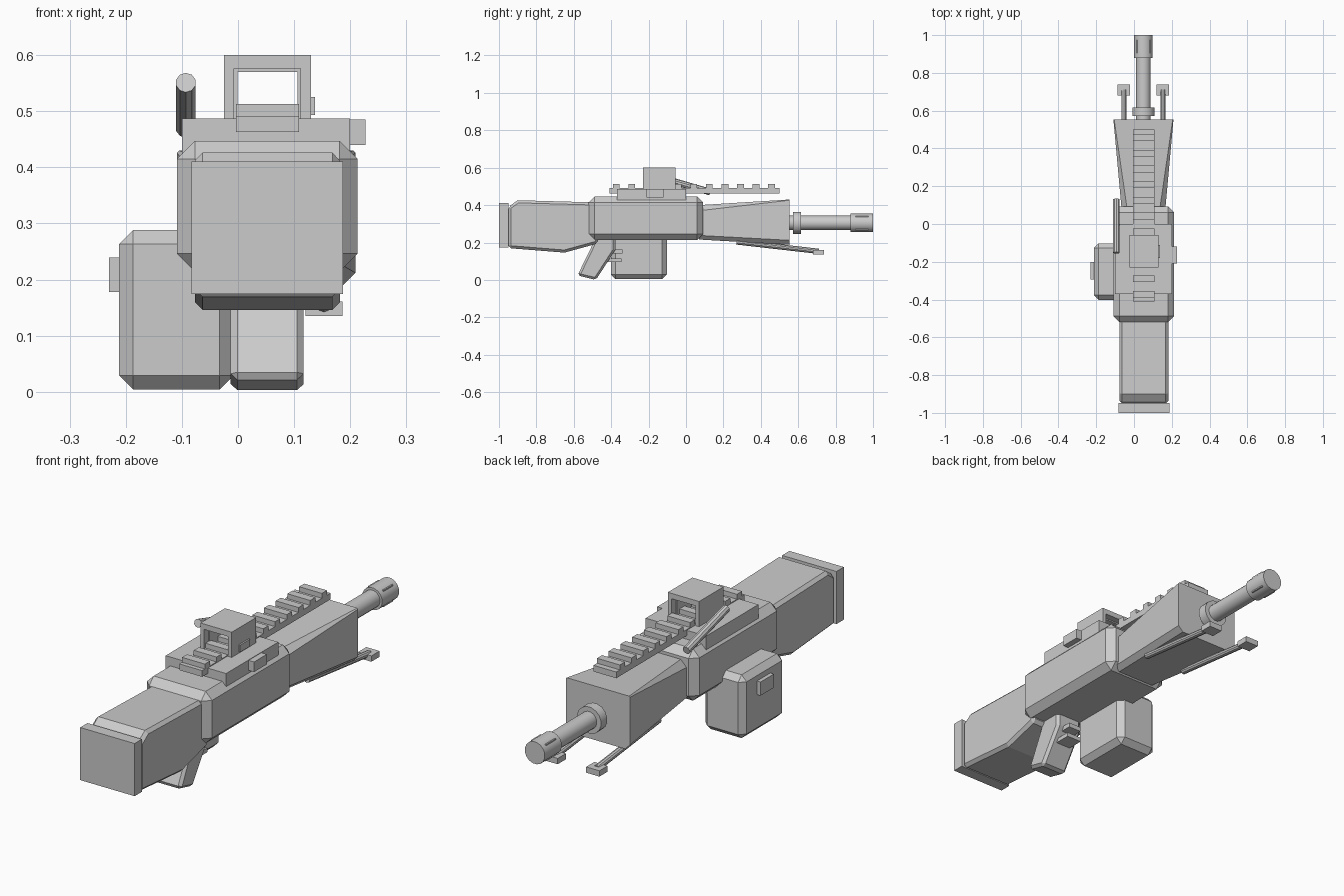
import bpy, bmesh, math
from mathutils import Vector

if "Cube" in bpy.data.objects:
    bpy.data.objects.remove(bpy.data.objects["Cube"])

CX = 0.05  # centre line of the body

mat = bpy.data.materials.new("plain grey")
mat.diffuse_color = (0.6, 0.6, 0.6, 1)
mat.use_nodes = True
mat.node_tree.nodes["Principled BSDF"].inputs["Base Color"].default_value = mat.diffuse_color


def finish(name, bm, bevel=0):
    bmesh.ops.recalc_face_normals(bm, faces=bm.faces)
    me = bpy.data.meshes.new(name)
    bm.to_mesh(me)
    bm.free()
    me.materials.append(mat)
    ob = bpy.data.objects.new(name, me)
    bpy.context.collection.objects.link(ob)
    if bevel:
        m = ob.modifiers.new("chamfer", 'BEVEL')
        m.width = bevel
        m.segments = 1
        m.limit_method = 'ANGLE'
        m.angle_limit = math.radians(40)
    return ob


def loft(name, rings, bevel=0):
    bm = bmesh.new()
    vs = [[bm.verts.new(p) for p in r] for r in rings]
    n = len(vs[0])
    for a, b in zip(vs, vs[1:]):
        for i in range(n):
            j = (i + 1) % n
            bm.faces.new((a[i], a[j], b[j], b[i]))
    bm.faces.new(vs[0])
    bm.faces.new(vs[-1])
    return finish(name, bm, bevel)


def box(name, x, y, z, bevel=0):
    ring = lambda h: [(x[0], y[0], h), (x[1], y[0], h), (x[1], y[1], h), (x[0], y[1], h)]
    return loft(name, [ring(z[0]), ring(z[1])], bevel)


def side_profile(name, pts, x0, x1, bevel=0):
    return loft(name, [[(x, y, z) for y, z in pts] for x in (x0, x1)], bevel)


def rod(name, a, b, r, sides=16, smooth=True):
    a, b = Vector(a), Vector(b)
    q = (b - a).to_track_quat('Z', 'Y')
    ring = lambda c: [c + q @ Vector((r * math.cos(t), r * math.sin(t), 0))
                      for t in (2 * math.pi * (i + 0.5) / sides for i in range(sides))]
    ob = loft(name, [ring(a), ring(b)])
    if smooth:
        bpy.ops.object.select_all(action='DESELECT')
        ob.select_set(True)
        bpy.context.view_layer.objects.active = ob
        bpy.ops.object.shade_smooth_by_angle(angle=math.radians(35))
    return ob


def octagon(y, hw, z0, z1, top, bot):
    half = [(hw - bot, z0), (hw, z0 + bot), (hw, z1 - top), (hw - top, z1)]
    return [(CX + x, y, z) for x, z in half] + [(CX - x, y, z) for x, z in reversed(half)]


# Stock and butt pad
box("butt_pad", (-0.083, 0.187), (-1, -0.948), (0.174, 0.41))
side_profile("stock", [(-0.95, 0.17), (-0.65, 0.146), (-0.47, 0.195), (-0.47, 0.414),
                       (-0.90, 0.426), (-0.95, 0.39)], -0.077, 0.182, 0.014)

# Receiver and the block on top of it
box("receiver", (-0.109, 0.213), (-0.52, 0.092), (0.214, 0.447), 0.032)
box("top_block", (-0.1, 0.2), (-0.37, 0.0), (0.425, 0.487))
box("side_button", (0.19, 0.227), (-0.21, -0.12), (0.44, 0.485))

# Flared handguard
loft("handguard", [octagon(0.07, 0.115, 0.216, 0.40, 0.03, 0.022),
                   octagon(0.553, 0.159, 0.188, 0.43, 0.004, 0.024)])

# Barrel, collar and muzzle
BZ = 0.305
rod("barrel", (CX, 0.5, BZ), (CX, 0.9, BZ), 0.039)
rod("barrel_collar", (CX, 0.572, BZ), (CX, 0.616, BZ), 0.06)
rod("muzzle", (CX, 0.88, BZ), (CX, 1.0, BZ), 0.05)
for i in range(4):
    t = math.radians(45 + 90 * i)
    mx, mz = CX + 0.0475 * math.cos(t), BZ + 0.0475 * math.sin(t)
    box("muzzle_slot", (mx - 0.004, mx + 0.004), (0.905, 0.975), (mz - 0.004, mz + 0.004))

# Toothed rail
box("rail", (-0.004, 0.109), (-0.41, 0.5), (0.463, 0.491))
for i in range(11):
    y = -0.373 + 0.083 * i
    box("rail_tooth", (-0.004, 0.109), (y - 0.018, y + 0.018), (0.489, 0.513))

# Square sight, open front to back
SY = (-0.23, -0.057)
box("sight_top", (-0.025, 0.13), SY, (0.576, 0.6))
box("sight_side", (-0.025, -0.007), SY, (0.485, 0.577))
box("sight_side", (0.111, 0.13), SY, (0.485, 0.577))
IY = (-0.2, -0.087)
box("sight_inner_top", (-0.008, 0.112), IY, (0.57, 0.577))
box("sight_inner_side", (-0.008, -0.001), IY, (0.487, 0.571))
box("sight_inner_side", (0.106, 0.112), IY, (0.487, 0.571))
box("sight_knob", (0.125, 0.137), (-0.18, -0.11), (0.493, 0.525))

# Slanted handle on the left
rod("charging_handle", (-0.093, -0.152, 0.551), (-0.093, 0.13, 0.47), 0.018, 10)

# Side magazine with its plate
box("magazine", (-0.212, -0.008), (-0.402, -0.102), (0.004, 0.288), 0.025)
box("magazine_plate", (-0.23, -0.2), (-0.295, -0.2), (0.178, 0.239))

# Grip and triggers
side_profile("grip", [(-0.47, 0.25), (-0.58, 0.024), (-0.482, 0.0), (-0.378, 0.16),
                      (-0.378, 0.25)], -0.013, 0.117, 0.012)
box("lower_trigger", (0.015, 0.089), (-0.42, -0.345), (0.095, 0.114))
box("upper_trigger", (0.02, 0.084), (-0.39, -0.34), (0.142, 0.163))

# Folded bipod legs
for x in (-0.054, 0.153):
    rod("bipod_leg", (x, 0.27, 0.203), (x, 0.71, 0.153), 0.014, 10)
    box("bipod_foot", (x - 0.033, x + 0.033), (0.68, 0.738), (0.135, 0.161))
